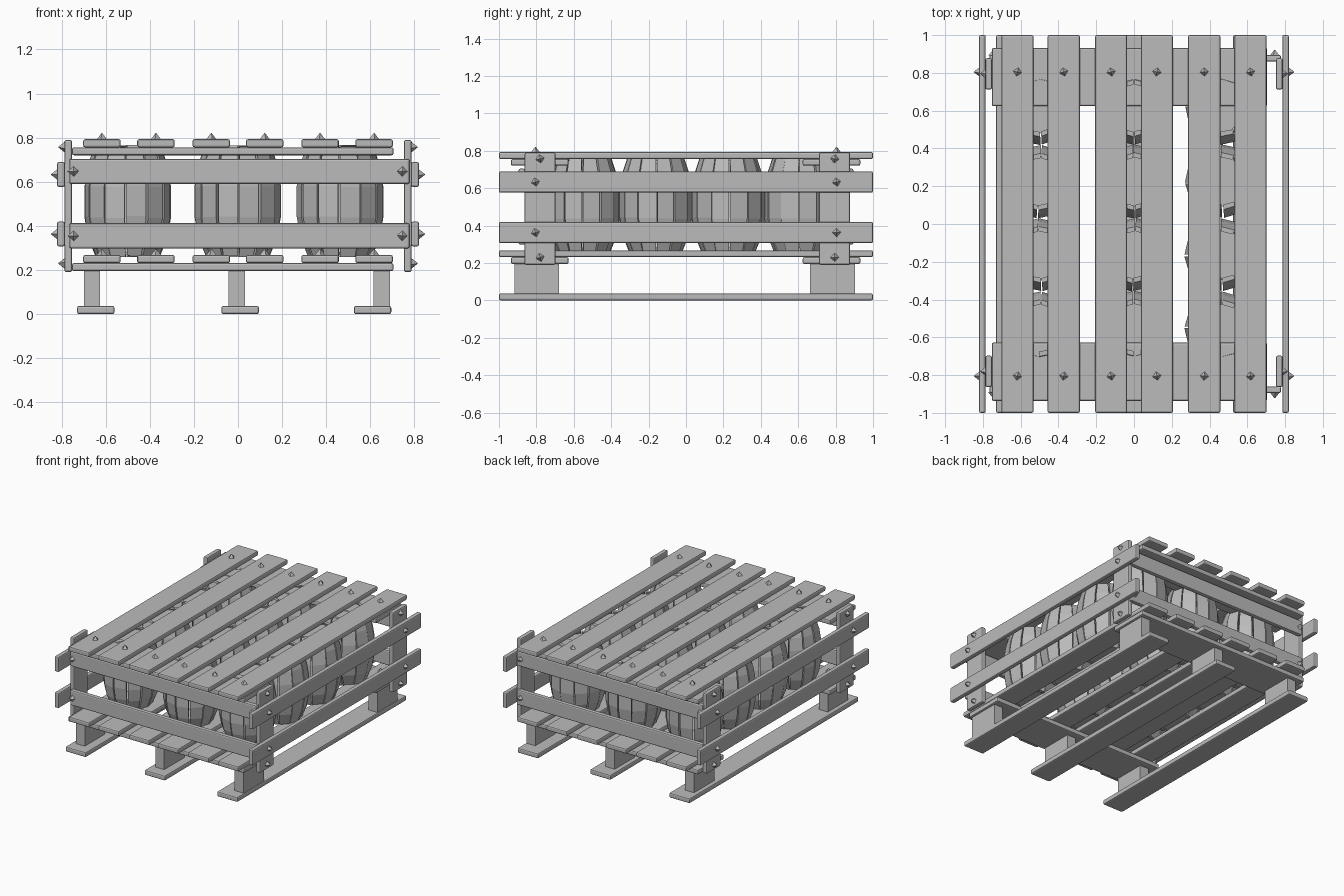
import bpy, bmesh, math, random
from mathutils import Vector, Matrix

random.seed(4)
if "Cube" in bpy.data.objects:
    bpy.data.objects.remove(bpy.data.objects["Cube"])

wood = bpy.data.materials.new("grey wood")
wood.use_nodes = True
GREY = (0.5, 0.5, 0.5, 1)
wood.diffuse_color = GREY
wood.node_tree.nodes["Principled BSDF"].inputs["Base Color"].default_value = GREY


def make_object(name, bm):
    mesh = bpy.data.meshes.new(name)
    bmesh.ops.recalc_face_normals(bm, faces=bm.faces)
    bm.to_mesh(mesh)
    bm.free()
    mesh.materials.append(wood)
    obj = bpy.data.objects.new(name, mesh)
    bpy.context.collection.objects.link(obj)
    return obj


def plank(name, xs, ys, zs, bevel=0.009):
    """Chamfered board spanning the given ranges."""
    bm = bmesh.new()
    bmesh.ops.create_cube(bm, size=1)
    spans = (xs, ys, zs)
    for v in bm.verts:
        v.co = Vector([(a + b) / 2 + c * (b - a) for c, (a, b) in zip(v.co, spans)])
    obj = make_object(name, bm)
    if bevel:
        mod = obj.modifiers.new("edge", 'BEVEL')
        mod.width = bevel
        mod.segments = 2


def spike(name, location, direction):
    """Small four-sided nail head pointing along the direction."""
    d = Vector(direction)
    rot = d.to_track_quat('Z', 'Y').to_matrix().to_4x4()
    turn = Matrix.Rotation(random.uniform(-0.3, 0.3), 4, 'Z')
    place = Matrix.Translation(Vector(location) + d * 0.011) @ rot @ turn
    bm = bmesh.new()
    bmesh.ops.create_cone(bm, cap_ends=True, segments=4, radius1=0.027,
                          radius2=0.002, depth=0.032, matrix=place)
    make_object(name, bm)


# Skids: runners and blocks
for x, block_x in ((-0.645, -0.662), (0.01, -0.005), (0.61, 0.652)):
    plank("runner", (x - 0.085, x + 0.085), (-1, 1), (0, 0.037))
    for y in (-0.798, 0.783):
        plank("skid_block", (block_x - 0.037, block_x + 0.037),
              (y - 0.12, y + 0.12), (0.035, 0.2), 0)

# Bottom and top decks: cross boards, slats and nails
SLATS = (-0.617, -0.372, -0.121, 0.121, 0.372, 0.617)
for deck, z in (("bottom", 0.195), ("top", 0.72)):
    for y in (-0.782, 0.778):
        plank(deck + "_cross_board", (-0.753, 0.705), (y - 0.154, y + 0.154), (z, z + 0.036))
    for x in SLATS:
        plank(deck + "_slat", (x - 0.085, x + 0.085), (-1, 1), (z + 0.036, z + 0.073))
        for y in (-0.805, 0.805):
            spike(deck + "_nail", (x, y, z + 0.073), (0, 0, 1))

# Side walls: corner posts, long planks and nails
for s in (-1, 1):
    for y in (-0.78, 0.795):
        plank("corner_post", sorted((s * 0.752, s * 0.787)), (y - 0.083, y + 0.083), (0.19, 0.79))
        for z in (0.23, 0.757):
            spike("post_nail", (s * 0.787, y, z), (s, 0, 0))
    for z in (0.363, 0.633):
        plank("side_plank", sorted((s * 0.785, s * 0.82)), (-1, 1), (z - 0.057, z + 0.057))
        for y in (-0.805, 0.805):
            spike("side_nail", (s * 0.82, y, z), (s, 0, 0))

# End walls: planks and nails
for s in (-1, 1):
    for z in (0.355, 0.647):
        plank("end_plank", (-0.765, 0.778), sorted((s * 0.86, s * 0.895)), (z - 0.057, z + 0.057))
        for x in (-0.745, 0.745):
            spike("end_nail", (x, s * 0.895, z), (0, s, 0))

# Barrels: separate curved staves around two lids
PROFILE = ((0.262, 0.143), (0.35, 0.178), (0.44, 0.194),
           (0.58, 0.194), (0.67, 0.18), (0.762, 0.15))
STAVES = 12


def barrel(cx, cy):
    bm = bmesh.new()
    spin = random.uniform(-0.06, 0.06)
    for i in range(STAVES):
        mid = math.tau * i / STAVES + spin + math.pi / STAVES
        half = math.pi / STAVES - random.uniform(0.005, 0.03)
        lift = random.uniform(-0.004, 0.004)
        push = random.uniform(-0.003, 0.003)
        rings = []
        for z, r in PROFILE:
            ring = []
            for radius, side in ((r, -1), (r, 1), (r - 0.025, 1), (r - 0.025, -1)):
                a = mid + side * half
                ring.append(bm.verts.new((cx + (radius + push) * math.cos(a),
                                          cy + (radius + push) * math.sin(a), z + lift)))
            rings.append(ring)
        for low, high in zip(rings, rings[1:]):
            for k in range(4):
                n = (k + 1) % 4
                bm.faces.new((low[k], low[n], high[n], high[k]))
        bm.faces.new(rings[0])
        bm.faces.new(rings[-1])
    for z in (0.275, 0.74):
        bmesh.ops.create_cone(bm, cap_ends=True, segments=STAVES, radius1=0.135, radius2=0.135,
                              depth=0.015, matrix=Matrix.Translation((cx, cy, z)))
    make_object("barrel", bm)


for x in (-0.5, 0.0, 0.463):
    for row in range(4):
        barrel(x, -0.55 + row * 0.388)
